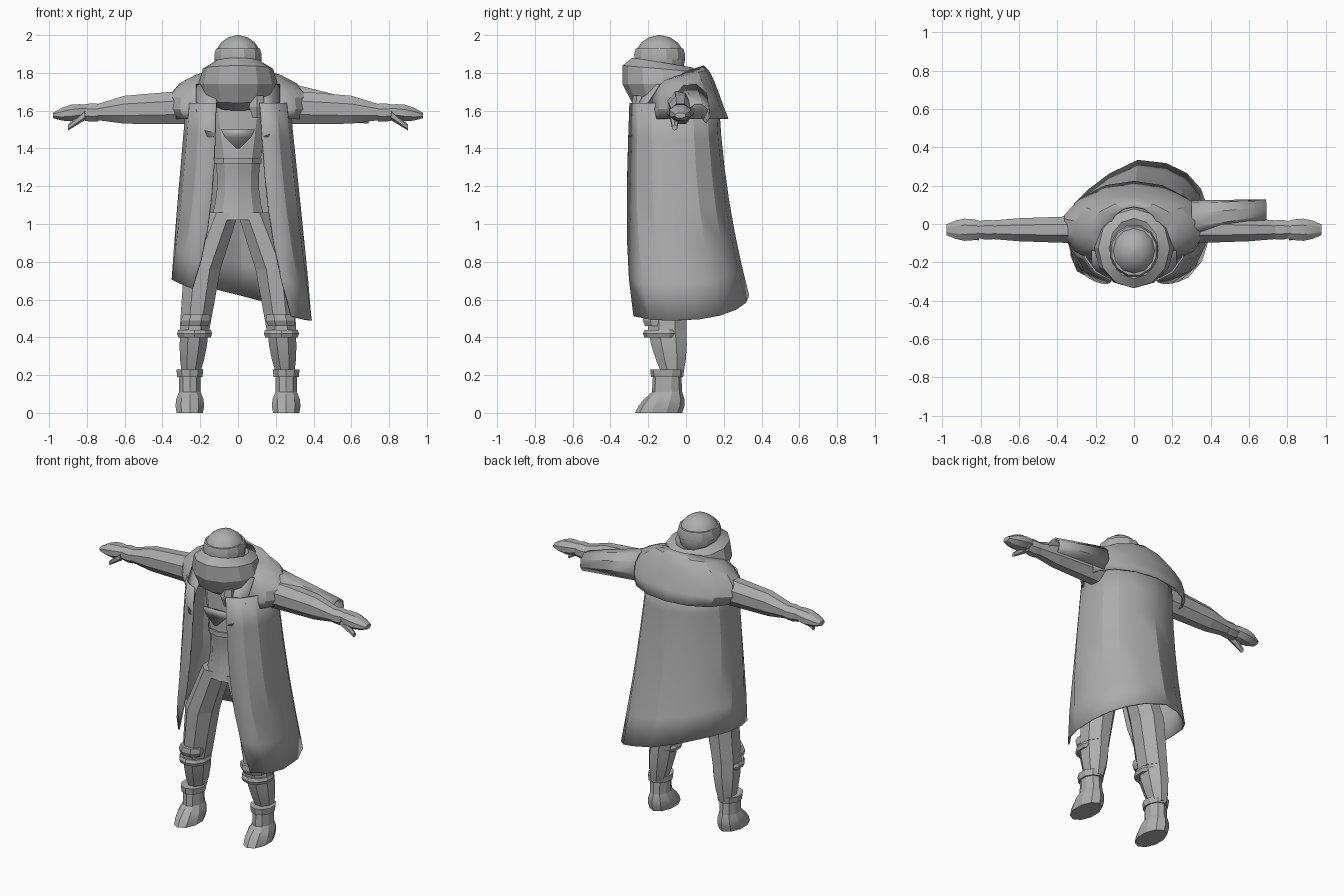
import bpy, bmesh
from math import sin, cos, pi, copysign, radians
from mathutils import Vector

cube = bpy.data.objects.get("Cube")
if cube:
    bpy.data.objects.remove(cube, do_unlink=True)

grey = bpy.data.materials.new("plain_grey")
grey.use_nodes = True
tone = (0.42, 0.42, 0.42, 1)
grey.diffuse_color = tone
grey.node_tree.nodes["Principled BSDF"].inputs["Base Color"].default_value = tone


def loft(name, rings, closed=False, caps=False, cloth=0):
    """Skin a list of equal-length point rings; cloth is a thickness."""
    bm = bmesh.new()
    rows = [[bm.verts.new(point) for point in ring] for ring in rings]
    count = len(rows[0])
    for lower, upper in zip(rows, rows[1:]):
        for i in range(count if closed else count - 1):
            j = (i + 1) % count
            bm.faces.new((lower[i], lower[j], upper[j], upper[i]))
    if caps:
        bm.faces.new(rows[0])
        bm.faces.new(rows[-1])
    bmesh.ops.recalc_face_normals(bm, faces=bm.faces)
    mesh = bpy.data.meshes.new(name)
    bm.to_mesh(mesh)
    bm.free()
    mesh.materials.append(grey)
    part = bpy.data.objects.new(name, mesh)
    bpy.context.collection.objects.link(part)
    bpy.ops.object.select_all(action='DESELECT')
    bpy.context.view_layer.objects.active = part
    part.select_set(True)
    bpy.ops.object.shade_smooth_by_angle(angle=radians(24))
    if cloth:
        solidify = part.modifiers.new("cloth", 'SOLIDIFY')
        solidify.thickness = cloth
        solidify.offset = 0


def limb(name, start, end, first, last, bulge=0, steps=1, sides=8, mirror=1, sideways=False):
    """Tapered tube; first and last are end radii, bulge swells the middle."""
    rings = []
    for k in range(steps + 1):
        t = k / steps
        centre = Vector(start).lerp(Vector(end), t)
        radius = Vector(first).lerp(Vector(last), t)
        swell = bulge * sin(pi * t)
        ring = []
        for i in range(sides):
            angle = 2 * pi * (i + 0.5) / sides
            u = (radius.x + swell) * cos(angle)
            v = (radius.y + swell) * sin(angle)
            point = centre + Vector((0, u, v) if sideways else (u, v, 0))
            point.x *= mirror
            ring.append(point)
        rings.append(ring)
    loft(name, rings, closed=True, caps=True)


def outline(angle, half_width, front, back, power=1):
    """Rounded outline round the body; angle zero faces the front."""
    s, c = sin(angle), cos(angle)
    depth = (back - front) / 2
    return (half_width * copysign(abs(s) ** power, s),
            (front + back) / 2 - depth * copysign(abs(c) ** power, c))


def sweep(gap, columns):
    """Angles round the body that leave an opening at the front."""
    return [gap + 2 * (pi - gap) * i / columns for i in range(columns + 1)]


# Torso, belt and neck
limb("abdomen", (0, -.1, 1.02), (0, -.1, 1.34), (.15, .11), (.125, .11), bulge=-.02, steps=4, sides=10)
limb("chest", (0, -.1, 1.34), (0, -.07, 1.7), (.125, .11), (.2, .12), steps=2, sides=10)
limb("belt", (0, -.1, 1.32), (0, -.1, 1.35), (.13, .12), (.13, .12), sides=10)
limb("neck", (0, -.07, 1.7), (0, -.13, 1.85), (.09, .09), (.09, .09))
loft("chest_flap", [[(side * width, -.23, height) for side in (-1, 1)]
                    for width, height in ((.09, 1.5), (.07, 1.46), (.01, 1.4))], cloth=.02)

# Round head with a cap rim
head = []
for k in range(9):
    polar = pi * (k + .1) / 8.2
    ring_size = sin(polar)
    head.append([(.125 * ring_size * cos(pi * i / 6),
                  -.14 + .135 * ring_size * sin(pi * i / 6),
                  1.87 + .13 * cos(polar)) for i in range(12)])
loft("head", head, closed=True, caps=True)
limb("cap_rim", (0, -.14, 1.87), (0, -.14, 1.93), (.128, .138), (.12, .13),
     bulge=.005, steps=2, sides=12)

# Thick scarf wrapped round the neck, tipped up at the front
scarf = []
for k in range(9):
    roll = 2 * pi * k / 8
    out, up = cos(roll), sin(roll)
    ring = []
    for i in range(12):
        angle = 2 * pi * i / 12
        x, y = outline(angle, .13 + .08 * out, -.25 - .085 * out - .035 * up, .03 + .07 * out)
        ring.append((x, y, 1.74 + .115 * up + .025 * up * cos(angle)))
    scarf.append(ring)
loft("scarf", scarf, closed=True)
limb("scarf_knot", (.1, -.25, 1.56), (.1, -.24, 1.68), (.025, .02), (.04, .04),
     bulge=.015, steps=2, sides=6)

# Long open coat that widens downward, with a slanting hem and a fold at the back
coat = []
for k in range(7):
    t = k / 6
    row = []
    for angle in sweep(.38 + .35 * t ** 3, columns=14):
        x, y = outline(angle, .27 + .1 * t, -.31 - .04 * t, .17 + .05 * t + .11 * t ** 2, power=.85)
        fold = min(sin(angle), 0) * min(cos(angle), 0)
        hem = .6 - .11 * sin(angle) - .02 * cos(angle)
        row.append((x + .02 * t, y - .17 * t * fold, 1.64 + (hem - 1.64) * t))
    coat.append(row)
loft("long_coat", coat, cloth=.01)

# Shoulder cape, open at the front and raised behind the neck
cape = []
for k in range(6):
    t = k / 5
    row = []
    for angle in sweep(.5, columns=12):
        x, y = outline(angle, .13 + .25 * sin(2.1 * t), -.17 - .07 * t, .09 + .13 * t)
        lift = .045 * (1 - t) * cos(angle)
        row.append((x, y, 1.65 + .14 * cos(2.3 * t) - lift))
    cape.append(row)
loft("shoulder_cape", cape, cloth=.01)

for mirror, side in ((1, "left"), (-1, "right")):
    # Coat lapel, tapering to a point
    loft(side + "_lapel", [[(mirror * inner, front, height),
                            (mirror * (inner + width), front + width / 2, height)]
                           for inner, front, height, width in ((.1, -.2, 1.74, .12),
                                                               (.12, -.28, 1.6, .1),
                                                               (.13, -.3, 1.46, .03))], cloth=.01)

    # Upper sleeve and forearm
    limb(side + "_sleeve", (.2, -.03, 1.62), (.6, -.03, 1.605), (.08, .1), (.065, .08),
         steps=2, mirror=mirror, sideways=True)
    limb(side + "_forearm", (.6, -.03, 1.605), (.77, -.03, 1.59), (.065, .08), (.05, .04),
         steps=2, mirror=mirror, sideways=True)

    # Wrist cuff, hand and thumb
    limb(side + "_cuff", (.74, -.03, 1.59), (.82, -.03, 1.59), (.055, .05), (.045, .045),
         bulge=.005, steps=2, mirror=mirror, sideways=True)
    limb(side + "_hand", (.79, -.03, 1.6), (.98, -.03, 1.575), (.045, .03), (.03, .015),
         bulge=.025, steps=4, sides=8, mirror=mirror, sideways=True)
    limb(side + "_thumb", (.81, -.06, 1.58), (.9, -.06, 1.51), (.03, .03), (.015, .015),
         steps=2, sides=6, mirror=mirror, sideways=True)

    # Baggy trousers: hip, thigh and shin
    limb(side + "_hip", (.08, -.1, 1.06), (.19, -.1, .76), (.09, .1), (.105, .115),
         steps=2, mirror=mirror)
    limb(side + "_thigh", (.19, -.1, .76), (.23, -.1, .44), (.105, .115), (.085, .11),
         steps=2, mirror=mirror)
    limb(side + "_shin", (.23, -.1, .44), (.25, -.07, .2), (.08, .11), (.05, .06),
         bulge=.01, steps=3, mirror=mirror)

    # Knee strap and pad
    limb(side + "_knee_strap", (.23, -.12, .4), (.23, -.12, .44), (.09, .1), (.09, .1),
         bulge=.008, steps=2, sides=10, mirror=mirror)
    limb(side + "_knee_pad", (.23, -.16, .46), (.22, -.16, .52), (.075, .06), (.075, .07),
         bulge=.01, steps=2, mirror=mirror)

    # Boot with a long toe and a flared top
    limb(side + "_foot", (.255, -.145, 0), (.255, -.1, .11), (.073, .125), (.06, .08),
         bulge=.013, steps=3, sides=10, mirror=mirror)
    limb(side + "_boot_shaft", (.255, -.1, .11), (.255, -.1, .2), (.06, .08), (.06, .075),
         sides=10, mirror=mirror)
    limb(side + "_boot_top", (.255, -.1, .19), (.255, -.1, .23), (.07, .085), (.075, .09),
         sides=10, mirror=mirror)

# Loose sleeve draped behind the left arm
drape = []
for k in range(3):
    t = k / 2
    size = .1 - .04 * t
    drape.append([(.3 + .39 * t, .02 + .045 * t - size * cos(arc), 1.64 - .06 * t + size * sin(arc))
                  for arc in (radians(40 * i + 30) for i in range(6))])
loft("draped_sleeve", drape, cloth=.01)
